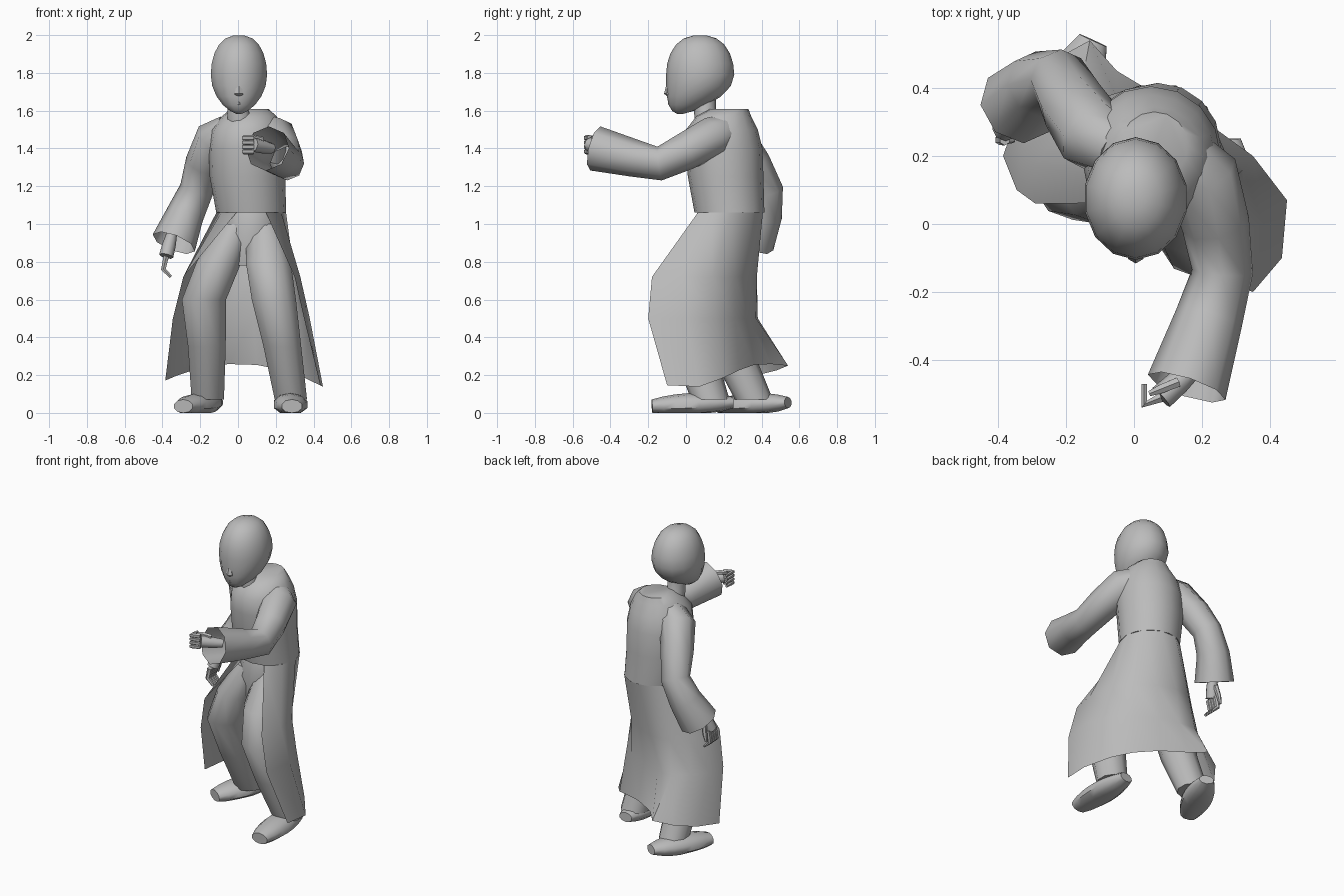
import bpy, bmesh, math
from mathutils import Vector

default_cube = bpy.data.objects.get("Cube")
if default_cube:
    bpy.data.objects.remove(default_cube)

shade = (0.5, 0.5, 0.5, 1)
grey = bpy.data.materials.new("plain_grey")
grey.use_nodes = True
grey.diffuse_color = shade
grey.node_tree.nodes["Principled BSDF"].inputs["Base Color"].default_value = shade


def skin(name, rows, closed=True, cap_end=True):
    """Bridge rows of points into one smooth shaded surface."""
    bm = bmesh.new()
    grid = [[bm.verts.new(point) for point in row] for row in rows]
    count = len(grid[0])
    for low, high in zip(grid, grid[1:]):
        for i in range(count if closed else count - 1):
            j = (i + 1) % count
            bm.faces.new((low[i], low[j], high[j], high[i]))
    if closed:
        bm.faces.new(grid[0])
        if cap_end:
            bm.faces.new(grid[-1])
    bmesh.ops.recalc_face_normals(bm, faces=bm.faces)
    mesh = bpy.data.meshes.new(name)
    bm.to_mesh(mesh)
    bm.free()
    mesh.materials.append(grey)
    mesh.shade_smooth()
    mesh.set_sharp_from_angle(angle=math.radians(50))
    bpy.context.collection.objects.link(bpy.data.objects.new(name, mesh))


def around(sides):
    return [math.tau * i / sides - math.pi / 2 for i in range(sides)]


def loft(name, centres, widths, aspect=1.0, sides=12):
    """Stack level rings; aspect is depth over width."""
    rows = [[Vector(centre) + Vector((math.cos(a), aspect * math.sin(a), 0)) * width
             for a in around(sides)] for centre, width in zip(centres, widths)]
    skin(name, rows)


def tube(name, path, radii, aspect=1.0, sides=8, cap_end=True):
    """Sweep rings square to a path, kept above the ground; aspect is height over width."""
    path = [Vector(point) for point in path]
    span = path[-1] - path[0]
    steep = abs(span.z) > max(abs(span.x), abs(span.y))
    reference = Vector((0, 1, 0)) if steep else Vector((0, 0, 1))
    rows = []
    for i, (centre, radius) in enumerate(zip(path, radii)):
        along = path[min(i + 1, len(path) - 1)] - path[max(i - 1, 0)]
        along.normalize()
        side = along.cross(reference).normalized()
        up = side.cross(along) * aspect
        row = [centre + (side * math.cos(a) + up * math.sin(a)) * radius for a in around(sides)]
        for point in row:
            point.z = max(point.z, 0)
        rows.append(row)
    skin(name, rows, cap_end=cap_end)


# Head: a full crown above a tapering jaw that slides forward to the chin
head_centres, head_widths = [], []
for step in range(11):
    angle = math.pi * (0.04 + 0.092 * step)
    low = max(0, math.cos(angle))
    head_centres.append((0.005, 0.075 - 0.11 * low * low, 1.79 - 0.21 * math.cos(angle)))
    head_widths.append(0.153 * math.sin(angle) ** (1.3 if low else 0.8))
loft("head", head_centres, head_widths, aspect=1.18, sides=14)
loft("nose", [(0.005, -0.07, 1.67), (0.005, -0.09, 1.69), (0.005, -0.088, 1.76)],
     [0.024, 0.026, 0.01], sides=6)
tube("lips", [(-0.035, -0.06, 1.64), (0.005, -0.085, 1.64), (0.045, -0.06, 1.64)],
     [0.008, 0.013, 0.008], sides=6)
loft("neck", [(0.02, 0.13, 1.5), (0, 0.1, 1.6), (0, 0.1, 1.7)], [0.08, 0.058, 0.058], sides=10)

# Coat body, waist to collar
waist = (0.07, 0.23, 1.06)
loft("coat_body",
     [waist, (0.05, 0.21, 1.25), (0.05, 0.2, 1.4), (0.05, 0.19, 1.5), (0.06, 0.2, 1.57), (0.06, 0.23, 1.61)],
     [0.185, 0.2, 0.205, 0.19, 0.145, 0.1], sides=16)

# Coat skirt, from its left front edge round the back to its right front edge
fan = [math.radians(-65 + 310 * i / 9) for i in range(10)]
thigh = [(0.3, -0.18), (0.33, -0.02), (0.3, 0.14), (0.22, 0.26), (0.1, 0.34),
         (-0.02, 0.375), (-0.13, 0.36), (-0.22, 0.28), (-0.29, 0.17), (-0.29, 0.06)]
shin = [(0.35, -0.2), (0.38, 0), (0.32, 0.16), (0.22, 0.26), (0.08, 0.33),
        (-0.05, 0.37), (-0.16, 0.38), (-0.25, 0.31), (-0.33, 0.22), (-0.345, 0.1)]
hem = [(0.435, -0.1), (0.45, 0.07), (0.35, 0.2), (0.24, 0.28), (0.1, 0.36),
       (-0.05, 0.45), (-0.13, 0.54), (-0.24, 0.48), (-0.33, 0.36), (-0.385, 0.2)]
skin("coat_skirt", [
    [Vector(waist) + Vector((math.cos(a), math.sin(a), 0)) * 0.185 for a in fan],
    [(x, y, 0.72) for x, y in thigh],
    [(x, y, 0.5) for x, y in shin],
    [(x, y, 0.26 - 0.6 * x * x) for x, y in hem],
], closed=False)

# Trousers
loft("hips", [waist, (0.07, 0.2, 0.95), (0.05, 0.18, 0.78)], [0.17, 0.165, 0.11])
leg_widths = [0.1, 0.125, 0.123, 0.105, 0.09]
loft("left_leg",
     [(0.14, 0.18, 1), (0.16, 0.05, 0.8), (0.19, -0.02, 0.6), (0.235, 0.03, 0.35), (0.28, 0.13, 0.07)],
     leg_widths, aspect=1.12, sides=10)
loft("right_leg",
     [(0, 0.18, 1), (-0.1, 0.14, 0.8), (-0.18, 0.15, 0.6), (-0.165, 0.23, 0.35), (-0.16, 0.36, 0.07)],
     leg_widths, aspect=1.12, sides=10)


# Shoes, heel to toe
def shoe(name, heel, toe):
    path, radii = [], []
    for step in range(8):
        t = step / 7
        path.append(Vector(heel).lerp(Vector(toe), t) + Vector((0, 0, 0.055 - 0.02 * t)))
        radii.append(0.093 * math.sin(math.pi * (0.1 + 0.76 * t)) ** 0.6)
    tube(name, path, radii, aspect=0.65, sides=10)


shoe("left_shoe", heel=(0.27, 0.25, 0), toe=(0.285, -0.18, 0))
shoe("right_shoe", heel=(-0.12, 0.54, 0), toe=(-0.29, 0.17, 0))

# Wide sleeves with open cuffs
sleeve_radii = [0.09, 0.11, 0.1, 0.09, 0.1, 0.12]
tube("left_sleeve",
     [(0.13, 0.21, 1.49), (0.2, 0.14, 1.46), (0.24, 0, 1.385), (0.26, -0.14, 1.32),
      (0.22, -0.28, 1.35), (0.155, -0.48, 1.4)], sleeve_radii, cap_end=False)
tube("right_sleeve",
     [(-0.05, 0.22, 1.49), (-0.12, 0.26, 1.45), (-0.18, 0.35, 1.32), (-0.22, 0.425, 1.18),
      (-0.28, 0.41, 1.05), (-0.34, 0.35, 0.9)], sleeve_radii, cap_end=False)


# Hands: a palm, four curled fingers and a thumb
def hand(side, wrist, knuckles, spread, reach, curl):
    wrist, knuckles, spread, reach, curl = map(Vector, (wrist, knuckles, spread, reach, curl))
    palm = wrist.lerp(knuckles, 0.5)
    tube(side + "_palm", [wrist, palm, knuckles], [0.028, 0.036, 0.038])
    finger_radii = [0.016, 0.015, 0.009]
    for i in range(4):
        root = knuckles + spread * (i - 1.5)
        tube(side + "_finger", [root, root + reach, root + reach + curl], finger_radii, sides=6)
    root = palm - spread * 1.5
    bend = root + reach - spread * 0.5
    tube(side + "_thumb", [root, bend, bend + reach * 0.7], finger_radii, sides=6)


hand("left", wrist=(0.18, -0.42, 1.4), knuckles=(0.08, -0.51, 1.42),
     spread=(0, 0, -0.024), reach=(-0.05, -0.02, 0), curl=(0, 0.06, 0))
hand("right", wrist=(-0.35, 0.32, 0.95), knuckles=(-0.38, 0.28, 0.83),
     spread=(0, -0.022, 0), reach=(-0.015, 0, -0.07), curl=(0.04, 0, -0.04))
